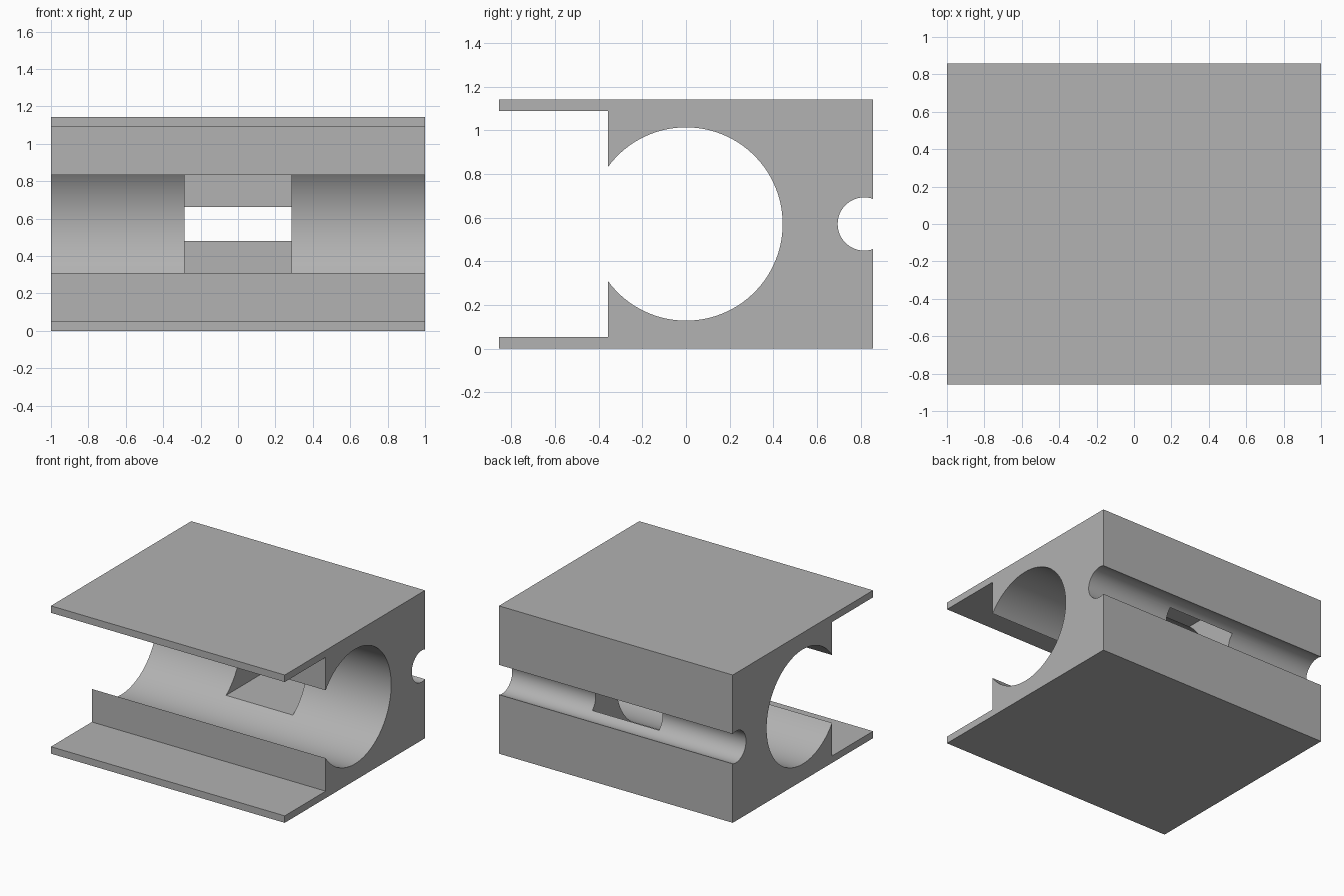
import bpy, bmesh
from math import acos, cos, sin, pi, radians

default = bpy.data.objects.get("Cube")
if default:
    bpy.data.objects.remove(default, do_unlink=True)

# Main dimensions
WIDTH, DEPTH, HEIGHT = 2.0, 1.714, 1.143
BACK, MID = DEPTH / 2, HEIGHT / 2
PLATE, STEP_Y = 0.054, -0.357
BORE_R = 0.443
GROOVE_Y, GROOVE_R = 0.817, 0.122

grey = bpy.data.materials.new("plain_grey")
grey.use_nodes = True
colour = (0.445, 0.445, 0.445, 1)
grey.diffuse_color = colour
grey.node_tree.nodes["Principled BSDF"].inputs["Base Color"].default_value = colour


def arc(centre_y, radius, start, end, steps):
    """Points of an arc in the side (y, z) plane."""
    angles = [start + (end - start) * i / steps for i in range(steps + 1)]
    return [(centre_y + radius * cos(a), MID + radius * sin(a)) for a in angles]


def extrude_profile(name, points, width):
    """Solid prism along x, centred on x = 0."""
    bm = bmesh.new()
    face = bm.faces.new([bm.verts.new((-width / 2, y, z)) for y, z in points])
    moved = bmesh.ops.extrude_face_region(bm, geom=[face])["geom"]
    bmesh.ops.translate(bm, vec=(width, 0, 0),
                        verts=[v for v in moved if isinstance(v, bmesh.types.BMVert)])
    bmesh.ops.recalc_face_normals(bm, faces=bm.faces)
    mesh = bpy.data.meshes.new(name)
    bm.to_mesh(mesh)
    bm.free()
    mesh.materials.append(grey)
    obj = bpy.data.objects.new(name, mesh)
    bpy.context.collection.objects.link(obj)
    return obj


# Side profile: thin plates, open round bore and rear groove
mouth = acos(STEP_Y / BORE_R)
lip = acos((BACK - GROOVE_Y) / GROOVE_R)
profile = [(-BACK, 0), (BACK, 0)]
profile += arc(GROOVE_Y, GROOVE_R, 2 * pi - lip, lip, 40)
profile += [(BACK, HEIGHT), (-BACK, HEIGHT), (-BACK, HEIGHT - PLATE), (STEP_Y, HEIGHT - PLATE)]
profile += arc(0, BORE_R, mouth, -mouth, 80)
profile += [(STEP_Y, PLATE), (-BACK, PLATE)]
body = extrude_profile("clamp_body", profile, WIDTH)

# Rectangular pocket joining the bore to the groove
low, high, pocket_back = MID - 0.357, MID + 0.357, 0.737
cutter = extrude_profile("pocket_cutter",
                         [(0, low), (pocket_back, low), (pocket_back, high), (0, high)], 0.571)
cutter.hide_render = True

pocket = body.modifiers.new("pocket", 'BOOLEAN')
pocket.operation = 'DIFFERENCE'
pocket.solver = 'EXACT'
pocket.object = cutter

bpy.ops.object.select_all(action='DESELECT')
body.select_set(True)
bpy.context.view_layer.objects.active = body
bpy.ops.object.modifier_apply(modifier=pocket.name)
bpy.data.objects.remove(cutter, do_unlink=True)
bpy.ops.object.shade_smooth_by_angle(angle=radians(30))
